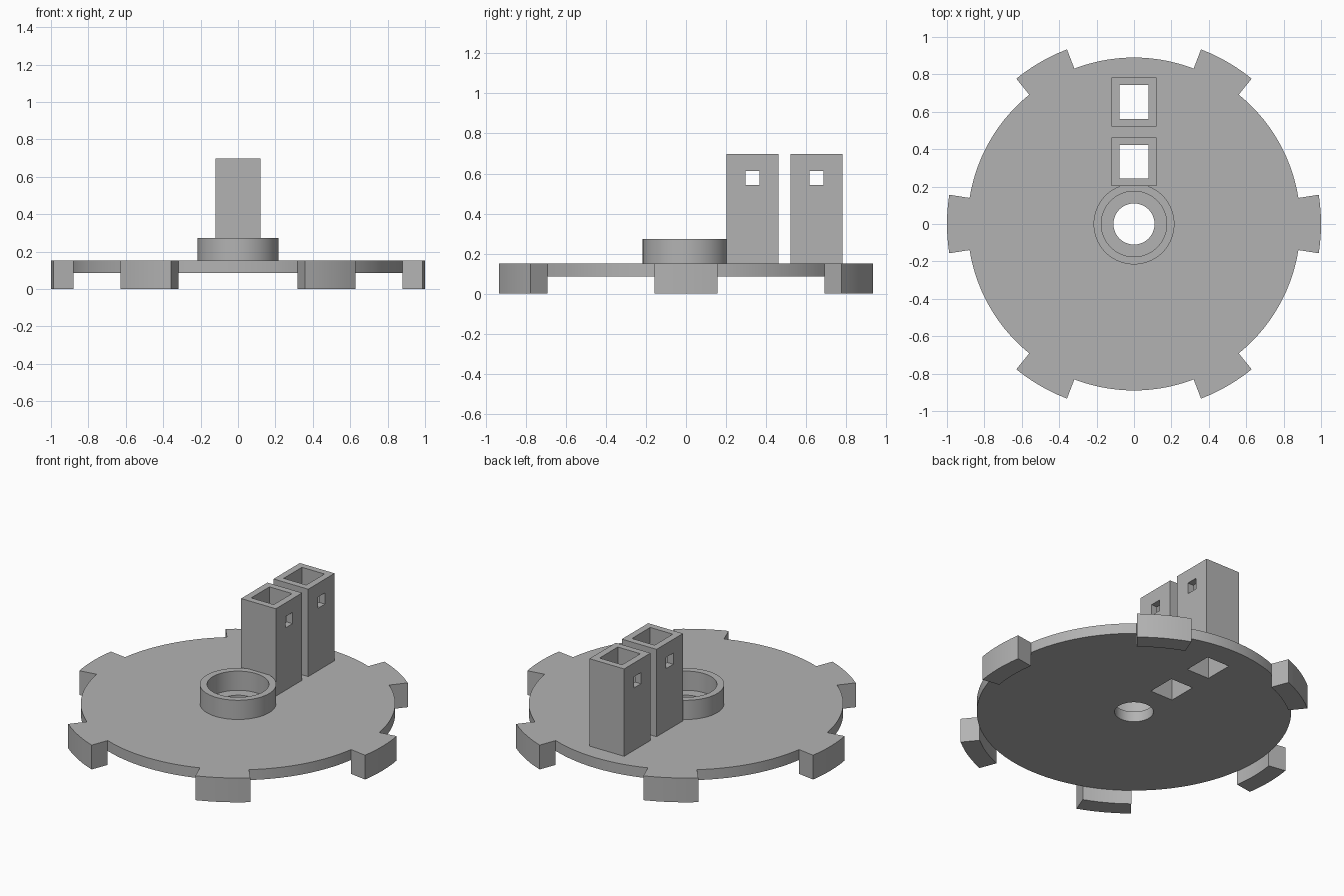
import bpy, bmesh
from math import radians, sin, cos

cube = bpy.data.objects.get("Cube")
if cube:
    bpy.data.objects.remove(cube, do_unlink=True)

# Single grey material
grey = bpy.data.materials.new("plain grey")
grey.use_nodes = True
colour = (0.45, 0.45, 0.45, 1)
grey.diffuse_color = colour
grey.node_tree.nodes["Principled BSDF"].inputs["Base Color"].default_value = colour

TOP, UNDER = 0.152, 0.087        # plate top and underside heights
HUB_TOP, TOWER_TOP = 0.272, 0.698
R_DISC, R_TAB = 0.89, 1.0
STEP, HALF_TAB = 3, 9            # degrees


def add_object(name, bm):
    bmesh.ops.recalc_face_normals(bm, faces=bm.faces[:])
    mesh = bpy.data.meshes.new(name)
    bm.to_mesh(mesh)
    bm.free()
    mesh.materials.append(grey)
    obj = bpy.data.objects.new(name, mesh)
    bpy.context.collection.objects.link(obj)
    return obj


def box(name, x, y, z):
    """Box from three (low, high) ranges."""
    bm = bmesh.new()
    bmesh.ops.create_cube(bm, size=1)
    for v in bm.verts:
        v.co = [r[0] if c < 0 else r[1] for c, r in zip(v.co, (x, y, z))]
    return add_object(name, bm)


def cylinder(name, radius, z):
    bm = bmesh.new()
    bmesh.ops.create_cone(bm, cap_ends=True, segments=96, radius1=radius,
                          radius2=radius, depth=z[1] - z[0])
    bmesh.ops.translate(bm, verts=bm.verts, vec=(0, 0, sum(z) / 2))
    return add_object(name, bm)


def select(obj):
    bpy.ops.object.select_all(action='DESELECT')
    obj.select_set(True)
    bpy.context.view_layer.objects.active = obj


def cut(obj, *cutters):
    """Subtract the cutters, then discard them."""
    select(obj)
    for cutter in cutters:
        mod = obj.modifiers.new("cut", 'BOOLEAN')
        mod.operation, mod.solver, mod.object = 'DIFFERENCE', 'EXACT', cutter
        bpy.ops.object.modifier_apply(modifier=mod.name)
        bpy.data.objects.remove(cutter, do_unlink=True)


def smooth(obj):
    select(obj)
    bpy.ops.object.shade_smooth_by_angle(angle=radians(30))


# Round plate with six tabs that hang below it
bm = bmesh.new()
points = {}


def pt(r, a, z):
    key = (r, a % 360, z)
    if key not in points:
        t = radians(a)
        points[key] = bm.verts.new((r * cos(t), r * sin(t), z))
    return points[key]


outline = []
for a in range(0, 360, STEP):
    b = a + STEP
    phase = (a + HALF_TAB) % 60
    in_tab = phase < 2 * HALF_TAB
    if phase in (0, 2 * HALF_TAB):       # radial side wall of a tab
        bm.faces.new([pt(R_DISC, a, 0), pt(R_TAB, a, 0), pt(R_TAB, a, TOP),
                      pt(R_DISC, a, TOP), pt(R_DISC, a, UNDER)])
        ends = (R_DISC, R_TAB) if in_tab else (R_TAB, R_DISC)
        outline += [pt(r, a, TOP) for r in ends]
    else:
        outline.append(pt(R_TAB if in_tab else R_DISC, a, TOP))
    if in_tab:                           # outer wall, foot, inner wall
        rims = [(R_TAB, TOP), (R_TAB, 0), (R_DISC, 0), (R_DISC, UNDER)]
    else:                                # plate rim
        rims = [(R_DISC, TOP), (R_DISC, UNDER)]
    for (r, z), (s, w) in zip(rims, rims[1:]):
        bm.faces.new([pt(r, a, z), pt(r, b, z), pt(s, b, w), pt(s, a, w)])
bm.faces.new(outline)
bm.faces.new([pt(R_DISC, a, UNDER) for a in range(0, 360, STEP)])
plate = add_object("tabbed_plate", bm)
cut(plate, cylinder("bore", 0.11, (0, 0.3)))

# Hub ring around the centre bore
hub = cylinder("hub_ring", 0.216, (TOP, HUB_TOP))
cut(hub, cylinder("pocket", 0.175, (0, 0.5)))
smooth(hub)

# Two hollow square towers, open through the plate, with side windows
for name, mid in (("inner_tower", 0.332), ("outer_tower", 0.652)):
    tower = box(name, (-0.12, 0.12), (mid - 0.13, mid + 0.13), (TOP, TOWER_TOP))
    well = ((-0.078, 0.078), (mid - 0.09, mid + 0.09), (-0.1, 1))
    cut(tower, box("well", *well),
        box("window", (-0.3, 0.3), (mid - 0.035, mid + 0.035), (0.542, 0.612)))
    cut(plate, box("well", *well))
smooth(plate)
